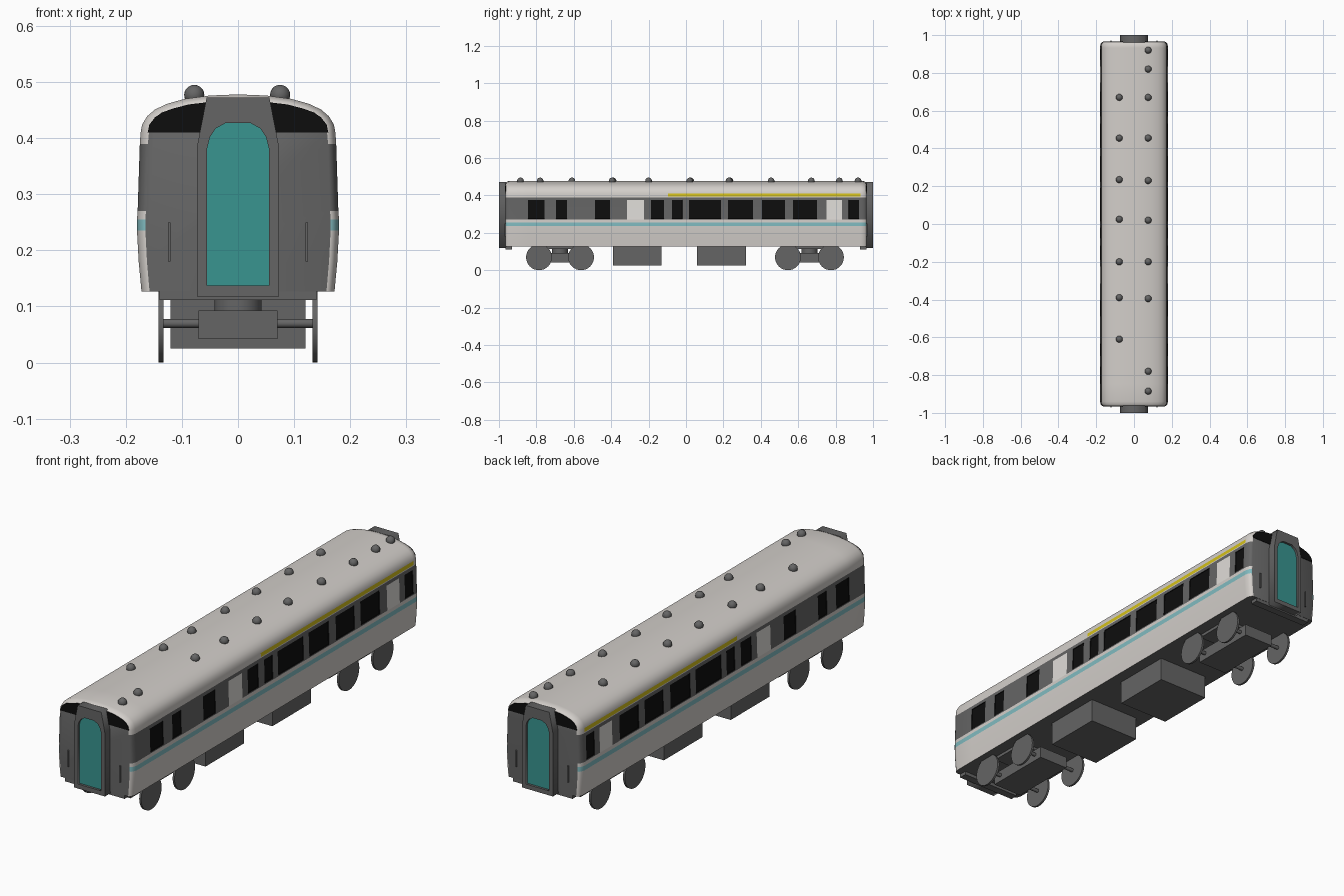
import bpy, bmesh, math
from mathutils import Matrix

if "Cube" in bpy.data.objects:
    bpy.data.objects.remove(bpy.data.objects["Cube"])

def mat(name, rgb):
    m = bpy.data.materials.new(name)
    m.diffuse_color = (*rgb, 1)
    m.use_nodes = True
    m.node_tree.nodes["Principled BSDF"].inputs["Base Color"].default_value = m.diffuse_color
    return m

LIGHT = mat("warm_light_grey", (0.65, 0.62, 0.59))
GREY = mat("dark_grey", (0.13, 0.13, 0.13))
BLACK = mat("black_glass", (0.004, 0.004, 0.004))
CYAN = mat("stripe_cyan", (0.22, 0.50, 0.53))
YELLOW = mat("stripe_yellow", (0.65, 0.52, 0.01))
TEAL = mat("door_teal", (0.04, 0.30, 0.28))
WHITE = mat("door_white", (0.74, 0.72, 0.69))

def finish(bm, name, mats, smooth=None):
    bmesh.ops.recalc_face_normals(bm, faces=bm.faces[:])
    me = bpy.data.meshes.new(name)
    bm.to_mesh(me)
    bm.free()
    for m in mats:
        me.materials.append(m)
    ob = bpy.data.objects.new(name, me)
    bpy.context.collection.objects.link(ob)
    if smooth:
        bpy.ops.object.select_all(action='DESELECT')
        ob.select_set(True)
        bpy.context.view_layer.objects.active = ob
        bpy.ops.object.shade_smooth_by_angle(angle=math.radians(smooth))
    return ob

def box(name, x, y, z, m):
    bm = bmesh.new()
    c = [(a + b) / 2 for a, b in (x, y, z)]
    s = [b - a for a, b in (x, y, z)]
    bmesh.ops.create_cube(bm, size=1, matrix=Matrix.Translation(c) @ Matrix.Diagonal((*s, 1)))
    return finish(bm, name, [m])

def cyl(name, c, r, depth, m, axis='X', seg=32):
    bm = bmesh.new()
    rot = Matrix.Rotation(math.pi / 2, 4, 'Y') if axis == 'X' else Matrix()
    bmesh.ops.create_cone(bm, cap_ends=True, segments=seg, radius1=r, radius2=r, depth=depth,
                          matrix=Matrix.Translation(c) @ rot)
    return finish(bm, name, [m], 35)

def prism(name, pts, y0, y1, m):
    bm = bmesh.new()
    a = [bm.verts.new((x, y0, z)) for x, z in pts]
    b = [bm.verts.new((x, y1, z)) for x, z in pts]
    n = len(pts)
    bm.faces.new(a)
    bm.faces.new(b)
    for i in range(n):
        bm.faces.new((a[i], a[(i + 1) % n], b[(i + 1) % n], b[i]))
    return finish(bm, name, [m])

# Car body: lofted section, panels coloured by height and position
half = [(0.172, 0.127), (0.177, 0.18), (0.18, 0.235), (0.18, 0.255), (0.179, 0.27), (0.1787, 0.275),
        (0.1755, 0.375), (0.175, 0.39), (0.1748, 0.394), (0.1735, 0.41), (0.171, 0.424), (0.162, 0.439),
        (0.148, 0.451), (0.127, 0.461), (0.095, 0.470), (0.05, 0.476)]
ring = half + [(0, 0.478)] + [(-x, z) for x, z in reversed(half)]
windows = [(-0.845, -0.757), (-0.695, -0.636), (-0.487, -0.406), (-0.187, -0.117), (-0.075, -0.02),
           (0.016, 0.187), (0.225, 0.358), (0.406, 0.53), (0.572, 0.70), (0.87, 0.925)]
doors = [(-0.316, -0.225), (0.75, 0.834)]
ends = [(0.94, 0), (0.955, 0.004), (0.962, 0.009), (0.965, 0.015)]
stations = [(y, 0) for w in windows + doors for y in w] + [(-0.095, 0), (0.932, 0)]
stations = sorted(stations + ends + [(-y, d) for y, d in ends])

def inside(y, spans):
    return any(a < y < b for a, b in spans)

def panel(y, x, z):
    if z < 0.13 and abs(x) < 0.1:
        return 1
    if 0.235 < z < 0.255:
        return 3
    if 0.275 < z < 0.375 and inside(y, windows):
        return 2
    if 0.27 < z < 0.375 and inside(y, doors):
        return 5
    if 0.27 < z < 0.39:
        return 1
    if 0.394 < z < 0.41 and -0.095 < y < 0.932:
        return 4
    return 0

bm = bmesh.new()
loops = []
for y, d in stations:
    loops.append([bm.verts.new((x * (1 - d / 0.18), y,
                  z if z < 0.39 else 0.39 + (z - 0.39) * (1 - d / 0.1))) for x, z in ring])
n = len(ring)
for (ya, _), (yb, _), a, b in zip(stations, stations[1:], loops, loops[1:]):
    for i in range(n):
        j = (i + 1) % n
        f = bm.faces.new((a[i], a[j], b[j], b[i]))
        f.material_index = panel((ya + yb) / 2, (ring[i][0] + ring[j][0]) / 2, (ring[i][1] + ring[j][1]) / 2)
for lp in (loops[0], loops[-1]):
    bm.faces.new(lp).material_index = 1
bmesh.ops.recalc_face_normals(bm, faces=bm.faces[:])
glass = [f for f in bm.faces if f.material_index == 2]
bmesh.ops.inset_individual(bm, faces=glass, thickness=0.001, depth=-0.003)
finish(bm, "car_body", [LIGHT, GREY, BLACK, CYAN, YELLOW, WHITE], 30)

# End gangways, doors, corner windows and handrails
outer = [(-0.073, 0.118), (0.073, 0.118), (0.073, 0.385), (0.056, 0.472), (-0.056, 0.472), (-0.073, 0.385)]
arch = [(-0.055, 0.137), (0.055, 0.137), (0.055, 0.382), (0.050, 0.402), (0.040, 0.417), (0.022, 0.427),
        (-0.022, 0.427), (-0.040, 0.417), (-0.050, 0.402), (-0.055, 0.382)]
corner = [(0.066, 0.41), (0.161, 0.41), (0.158, 0.424), (0.148, 0.437), (0.135, 0.446), (0.115, 0.453),
          (0.088, 0.460), (0.055, 0.464)]
for s, side in ((-1, "front"), (1, "back")):
    cu = bpy.data.curves.new(side + "_gangway", 'CURVE')
    cu.dimensions = '2D'
    cu.fill_mode = 'BOTH'
    cu.extrude = 0.02
    for pts in (outer, arch):
        sp = cu.splines.new('POLY')
        sp.points.add(len(pts) - 1)
        for p, (x, z) in zip(sp.points, pts):
            p.co = (x, z, 0, 1)
        sp.use_cyclic_u = True
    cu.materials.append(GREY)
    ob = bpy.data.objects.new(side + "_gangway", cu)
    bpy.context.collection.objects.link(ob)
    ob.rotation_euler = (math.pi / 2, 0, 0)
    ob.location = (0, s * 0.98, 0)
    bpy.ops.object.select_all(action='DESELECT')
    ob.select_set(True)
    bpy.context.view_layer.objects.active = ob
    bpy.ops.object.convert(target='MESH')
    prism(side + "_end_door", arch, s * 0.984, s * 0.990, TEAL)
    for m in (-1, 1):
        prism(side + "_corner_window", [(m * x, z) for x, z in corner], s * 0.962, s * 0.967, BLACK)
        box(side + "_handrail", sorted((m * 0.12, m * 0.125)), sorted((s * 0.964, s * 0.971)), (0.18, 0.25), GREY)
    box(side + "_end_beam", (-0.14, 0.14), sorted((s * 0.93, s * 0.964)), (0.112, 0.13), GREY)

# Bogies: frame, pivot, axles and disc wheels
for yc, axles in ((-0.674, (-0.786, -0.561)), (0.66, (0.545, 0.775))):
    box("bogie_frame", (-0.07, 0.07), (yc - 0.15, yc + 0.15), (0.042, 0.093), GREY)
    cyl("bogie_pivot", (0, yc, 0.11), 0.042, 0.04, GREY, 'Z')
    box("bogie_mount", (-0.12, 0.12), (yc - 0.085, yc + 0.085), (0.114, 0.13), GREY)
    for ya in axles:
        cyl("axle", (0, ya, 0.07), 0.008, 0.27, GREY, seg=16)
        for s in (-1, 1):
            cyl("wheel", (s * 0.1375, ya, 0.069), 0.069, 0.009, GREY)

# Equipment boxes under the floor
for y in ((-0.39, -0.13), (0.06, 0.32)):
    box("equipment_box", (-0.12, 0.12), y, (0.025, 0.13), GREY)

# Domed roof vents
vents = {0.075: (0.92, 0.82, 0.67, 0.455, 0.23, 0.02, -0.2, -0.395, -0.78, -0.885),
         -0.078: (0.67, 0.455, 0.235, 0.025, -0.2, -0.39, -0.61)}
for x, ys in vents.items():
    for y in ys:
        bm = bmesh.new()
        bmesh.ops.create_uvsphere(bm, u_segments=16, v_segments=10, radius=0.018,
                                  matrix=Matrix.Translation((x, y, 0.477)))
        finish(bm, "roof_vent", [GREY], 60)
